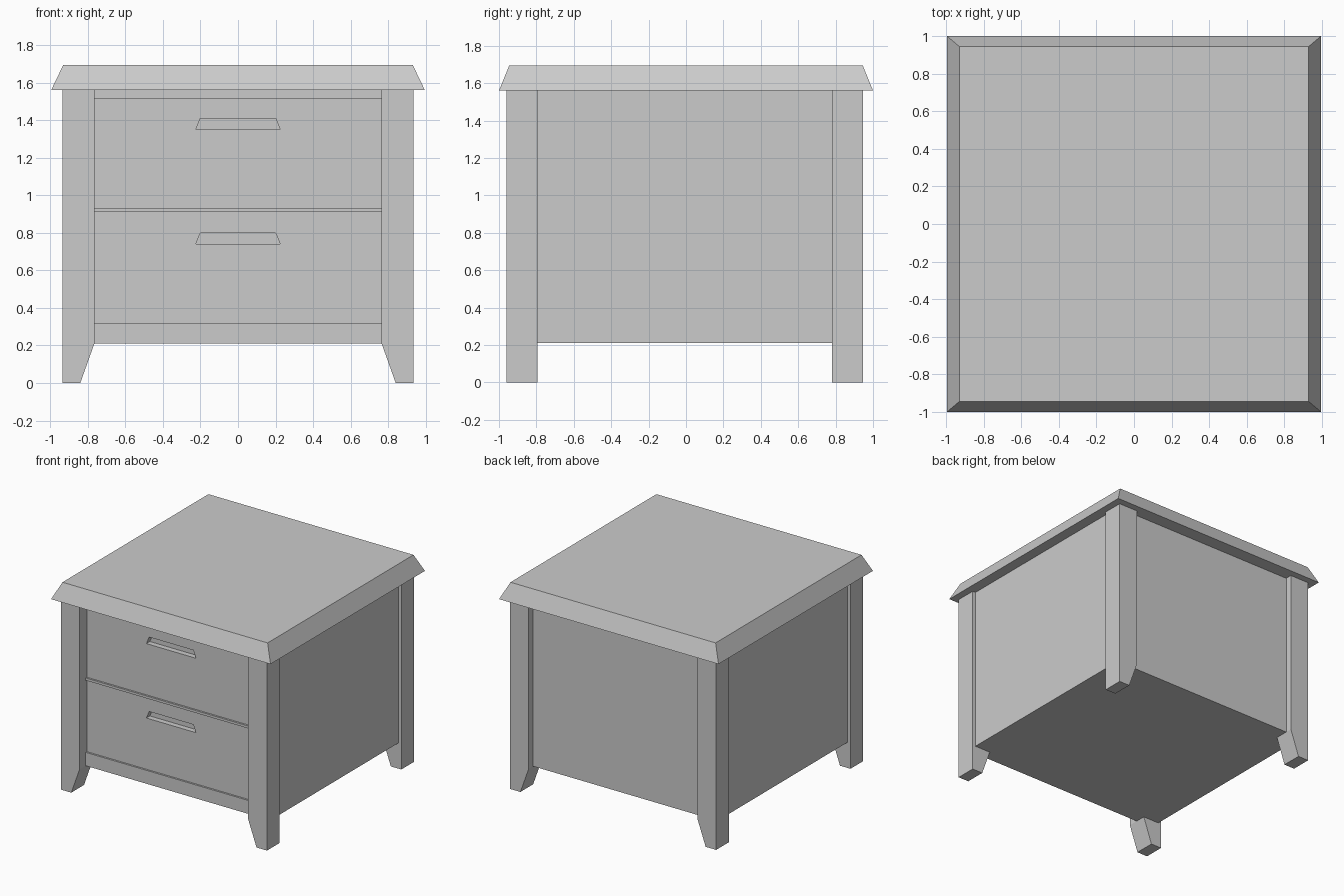
import bpy
import bmesh

old = bpy.data.objects.get("Cube")
if old:
    bpy.data.objects.remove(old, do_unlink=True)

grey = bpy.data.materials.new("plain grey")
grey.use_nodes = True
COLOUR = (0.6, 0.6, 0.6, 1)
grey.diffuse_color = COLOUR
grey.node_tree.nodes["Principled BSDF"].inputs["Base Color"].default_value = COLOUR


def loft(name, loops):
    """Skin a stack of equal-length point loops and cap both ends."""
    bm = bmesh.new()
    rings = [[bm.verts.new(p) for p in loop] for loop in loops]
    n = len(rings[0])
    for a, b in zip(rings, rings[1:]):
        for i in range(n):
            j = (i + 1) % n
            bm.faces.new((a[i], a[j], b[j], b[i]))
    bm.faces.new(rings[0][::-1])
    bm.faces.new(rings[-1])
    bmesh.ops.recalc_face_normals(bm, faces=bm.faces)
    mesh = bpy.data.meshes.new(name)
    bm.to_mesh(mesh)
    bm.free()
    mesh.materials.append(grey)
    obj = bpy.data.objects.new(name, mesh)
    bpy.context.collection.objects.link(obj)
    return obj


def rect(x0, x1, y0, y1, z):
    return [(x0, y0, z), (x1, y0, z), (x1, y1, z), (x0, y1, z)]


def box(name, x, y0, y1, z0, z1):
    return loft(name, [rect(-x, x, y0, y1, z) for z in (z0, z1)])


def trapezoid(half_low, half_high, y, z0, z1):
    return [(-half_low, y, z0), (half_low, y, z0), (half_high, y, z1), (-half_high, y, z1)]


BASE, TOP = 0.21, 1.56
OPENING = 0.765
BACKING, DRAWER, RAIL = -0.80, -0.865, -0.88

# Table top with sloping edges
loft("table_top", [rect(-0.995, 0.995, -1, 1, TOP),
                   rect(-0.93, 0.93, -0.945, 0.945, 1.695)])

# Cabinet body, recessed behind the legs
box("cabinet_body", 0.908, BACKING, 0.89, BASE, TOP)

# Legs, tapered on the inner side of the foot
for end, y0, y1 in (("front", -0.96, -0.795), ("back", 0.78, 0.945)):
    for side, s in (("left", 1), ("right", -1)):
        loft(f"{end}_{side}_leg", [rect(s * inner, s * 0.935, y0, y1, z)
                                   for inner, z in ((0.84, 0), (OPENING, BASE), (OPENING, TOP))])

# Front rails framing the drawers
for name, z0, z1 in (("bottom_rail", BASE, 0.32), ("middle_rail", 0.91, 0.93),
                     ("top_rail", 1.515, TOP)):
    box(name, OPENING, RAIL, BACKING, z0, z1)

# Drawer fronts with a sunken finger pull
for name, z0, z1, pull in (("lower_drawer", 0.32, 0.91, 0.74),
                           ("upper_drawer", 0.93, 1.515, 1.35)):
    loft(name, [trapezoid(OPENING, OPENING, BACKING, z0, z1),
                trapezoid(OPENING, OPENING, DRAWER, z0, z1),
                trapezoid(0.225, 0.2, DRAWER, pull, pull + 0.06),
                trapezoid(0.225, 0.2, DRAWER + 0.045, pull, pull + 0.06)])
